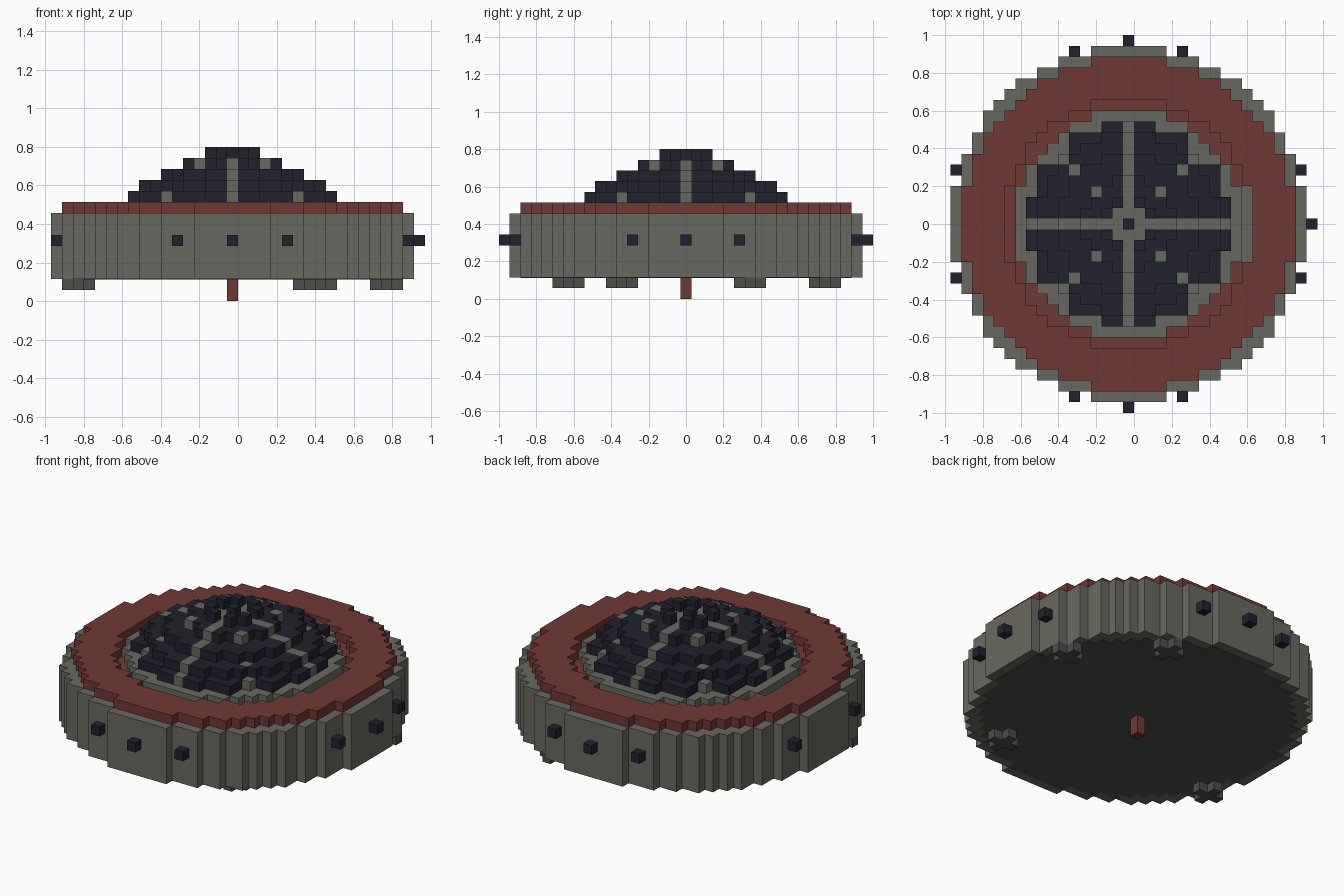
import bpy, bmesh

V = 2 / 35  # edge of one block

cube = bpy.data.objects.get("Cube")
if cube:
    bpy.data.objects.remove(cube)


def material(name, rgb):
    m = bpy.data.materials.new(name)
    lin = [((c / 255 + 0.055) / 1.055) ** 2.4 for c in rgb] + [1]
    m.use_nodes = True
    m.diffuse_color = lin
    m.node_tree.nodes["Principled BSDF"].inputs["Base Color"].default_value = lin
    return m


grey = material("warm_grey", (105, 105, 97))
red = material("brick_red", (111, 57, 52))
navy = material("dark_navy", (33, 33, 45))
charcoal = material("charcoal", (77, 77, 76))


def disc(r):
    """Block cells whose centres lie inside a rounded radius."""
    return {(i, j) for i in range(-r, r + 1) for j in range(-r, r + 1)
            if i * i + j * j < (r + 0.45) ** 2}


def slab(name, cells, z0, z1, mats, rule=lambda i, j: 0):
    """Extrude a set of cells between two block heights, outer faces only."""
    bm = bmesh.new()
    for i, j in sorted(cells):
        xa, xb = (i - 1) * V, i * V
        ya, yb = (j - 0.5) * V, (j + 0.5) * V
        ring = [(xa, ya), (xb, ya), (xb, yb), (xa, yb)]
        lo = [bm.verts.new((x, y, z0 * V)) for x, y in ring]
        hi = [bm.verts.new((x, y, z1 * V)) for x, y in ring]
        faces = [bm.faces.new(hi), bm.faces.new(lo[::-1])]
        for s, (di, dj) in enumerate([(0, -1), (1, 0), (0, 1), (-1, 0)]):
            if (i + di, j + dj) not in cells:
                t = (s + 1) % 4
                faces.append(bm.faces.new((lo[s], lo[t], hi[t], hi[s])))
        for f in faces:
            f.material_index = rule(i, j)
    bmesh.ops.remove_doubles(bm, verts=bm.verts, dist=V * 0.01)
    # Merge the flat tops and walls where the colour is the same
    bmesh.ops.dissolve_limit(bm, angle_limit=0.01, verts=bm.verts,
                             edges=bm.edges, delimit={'MATERIAL'})
    mesh = bpy.data.meshes.new(name)
    bm.to_mesh(mesh)
    bm.free()
    for m in mats:
        mesh.materials.append(m)
    obj = bpy.data.objects.new(name, mesh)
    bpy.context.collection.objects.link(obj)
    return obj


# Hull, underside plate and the raised red deck
slab("hull", disc(16), 2, 8, [grey])
slab("underside_plate", disc(15), 1.95, 2, [charcoal])
slab("deck_ring", disc(15) - disc(11), 8, 9, [red])

# Shallow channel between the deck and the dome base
channel = disc(11) - disc(10)
slab("channel_floor", {c for c in channel if c[0] < 11}, 8, 8.1, [red])
slab("dome_base", disc(10), 8, 9, [grey])


# Stepped dome with grey ribs along the axes and spots on the diagonals
def ribs(i, j):
    if i == 0 or j == 0 or max(abs(i), abs(j)) == 1:
        return 1
    return int(abs(i) == abs(j) and abs(i) in (3, 5, 6))


notches = {(sx * a, sy * b) for a, b in ((6, 7), (7, 6))
           for sx in (-1, 1) for sy in (-1, 1)}
for level, radius in enumerate((9, 8, 6, 4)):
    cells = disc(radius)
    if level == 0:
        cells -= notches
    slab(f"dome_tier_{level + 1}", cells, 9 + level, 10 + level,
         [navy, grey], ribs)

# Broken crown around a central block
crown = {(sx * a, sy * b) for a, b in ((1, 2), (2, 1))
         for sx in (-1, 1) for sy in (-1, 1)}
slab("dome_crown", crown | {(0, 0)}, 13, 14, [navy])

# Studs around the hull
studs = {(0, 17), (0, -17), (17, 0)}
for sx in (-1, 1):
    for sy in (-1, 1):
        studs |= {(sx * 5, sy * 16), (sx * 16, sy * 5)}
slab("hull_studs", studs, 5, 6, [navy])

# Cross-shaped feet and the central stem
for n, (i, j) in enumerate([(14, 6), (7, 13), (8, -11), (-14, -6)]):
    cross = {(i, j), (i + 1, j), (i - 1, j), (i, j + 1), (i, j - 1)}
    slab(f"foot_{n + 1}", cross, 1, 2, [charcoal])
slab("stem", {(0, 0)}, 0, 2, [red])
